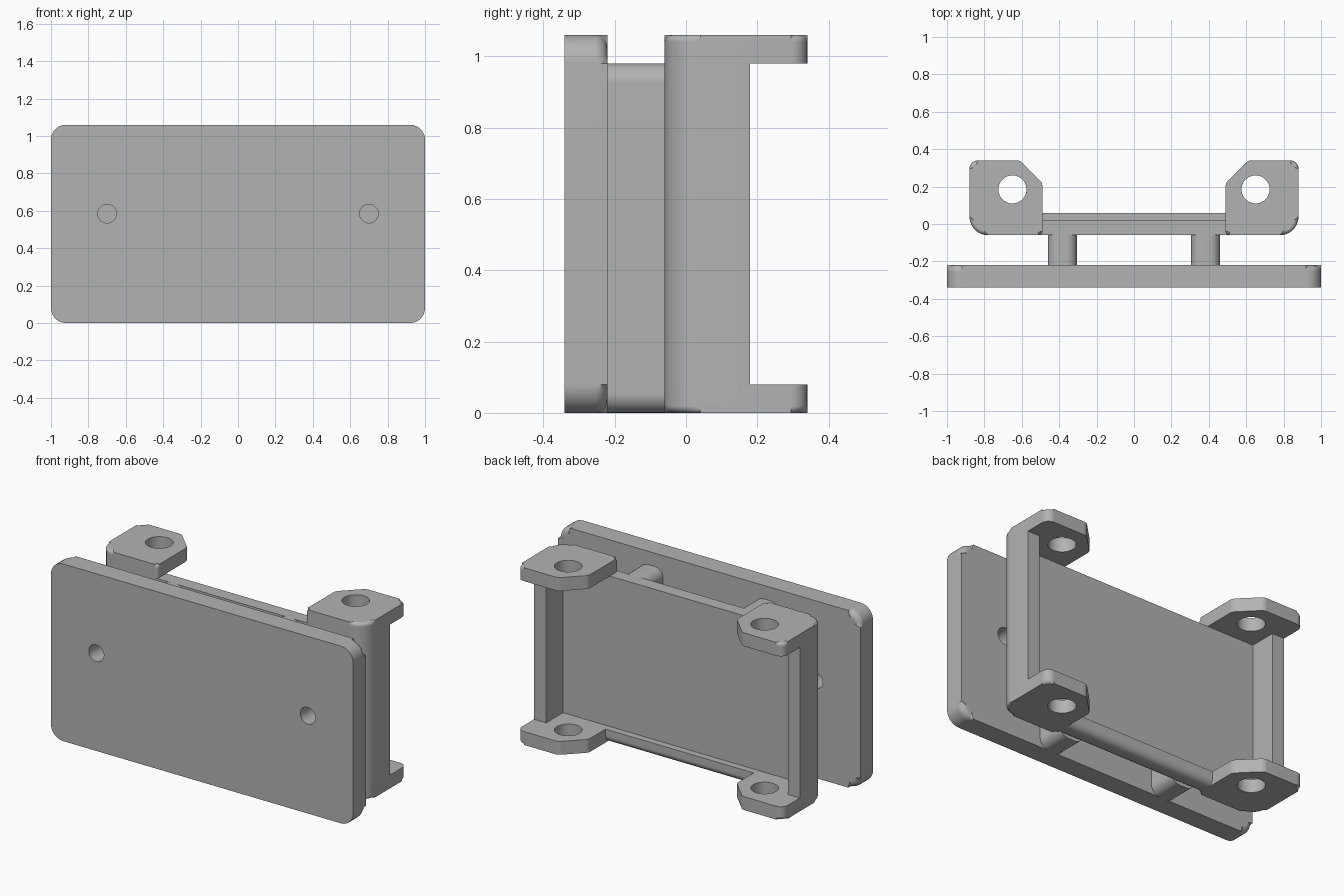
import bpy, bmesh, math
from mathutils import Vector

cube = bpy.data.objects.get("Cube")
if cube:
    bpy.data.objects.remove(cube)

grey = bpy.data.materials.new("light grey")
grey.use_nodes = True
grey.diffuse_color = (0.45, 0.45, 0.45, 1)
bsdf = next(n for n in grey.node_tree.nodes if n.type == 'BSDF_PRINCIPLED')
bsdf.inputs["Base Color"].default_value = grey.diffuse_color

HEIGHT = 1.06
MID = HEIGHT / 2
TAB = 0.08     # tab thickness


def rounded(corners, steps=7):
    """Outline from (x, y, radius) corners, with arcs at the rounded ones."""
    out = []
    n = len(corners)
    for i, (x, y, r) in enumerate(corners):
        p = Vector((x, y))
        if r == 0:
            out.append(p)
            continue
        a = (Vector(corners[i - 1][:2]) - p).normalized()
        b = (Vector(corners[(i + 1) % n][:2]) - p).normalized()
        half = a.angle(b) / 2
        start, end = p + a * r / math.tan(half), p + b * r / math.tan(half)
        centre = p + (a + b).normalized() * r / math.sin(half)
        u, v = start - centre, end - centre
        ang = u.angle(v)
        for k in range(steps + 1):
            t = k / steps
            out.append(centre + (u * math.sin((1 - t) * ang) + v * math.sin(t * ang)) / math.sin(ang))
    return out


def prism(name, outline, low, high, place=lambda a, b, c: (a, b, c), rim=0, origin=(0, 0, 0)):
    """Extrude an outline from low to high; rim rounds the edge at high."""
    bm = bmesh.new()
    bottom = [bm.verts.new((p.x, p.y, low)) for p in outline]
    top = [bm.verts.new((p.x, p.y, high)) for p in outline]
    bm.faces.new(bottom[::-1])
    cap = bm.faces.new(top)
    for i in range(len(outline)):
        j = (i + 1) % len(outline)
        bm.faces.new((bottom[i], bottom[j], top[j], top[i]))
    if rim:
        bmesh.ops.bevel(bm, geom=list(cap.edges), offset=rim, segments=6,
                        profile=0.5, affect='EDGES', clamp_overlap=True)
    for v in bm.verts:
        v.co = Vector(place(*v.co)) - Vector(origin)
    bmesh.ops.recalc_face_normals(bm, faces=bm.faces)
    mesh = bpy.data.meshes.new(name)
    bm.to_mesh(mesh)
    bm.free()
    mesh.materials.append(grey)
    obj = bpy.data.objects.new(name, mesh)
    obj.location = origin
    bpy.context.collection.objects.link(obj)
    return obj


def apply(obj, mod):
    bpy.ops.object.select_all(action='DESELECT')
    bpy.context.view_layer.objects.active = obj
    obj.select_set(True)
    bpy.ops.object.modifier_apply(modifier=mod.name)


def drill(obj, radius, location, rotation=(0, 0, 0)):
    bpy.ops.mesh.primitive_cylinder_add(vertices=40, radius=radius, depth=0.5,
                                        location=location, rotation=rotation)
    cutter = bpy.context.object
    cutter.hide_render = True
    cutter.data.materials.append(grey)
    mod = obj.modifiers.new("hole", 'BOOLEAN')
    mod.operation = 'DIFFERENCE'
    mod.solver = 'EXACT'
    mod.object = cutter
    apply(obj, mod)
    bpy.data.objects.remove(cutter)


def mirror(obj, z=False):
    mod = obj.modifiers.new("mirror", 'MIRROR')
    mod.use_axis = (True, False, z)
    mod.use_mirror_merge = False
    apply(obj, mod)


def finish(obj):
    bpy.ops.object.select_all(action='DESELECT')
    bpy.context.view_layer.objects.active = obj
    obj.select_set(True)
    bpy.ops.object.shade_smooth_by_angle(angle=math.radians(30))
    mod = obj.modifiers.new("flat face normals", 'WEIGHTED_NORMAL')
    mod.keep_sharp = True


def upright(a, b, c):      # outline in x-z, extruded along y
    return (a, c, b)


def sideways(a, b, c):     # outline in y-z, extruded along x
    return (c, a, b)


# Front plate with two screw holes and a rounded back rim
r = 0.08
plate = prism("front_plate", rounded([(-1, 0, r), (1, 0, r), (1, HEIGHT, r), (-1, HEIGHT, r)]),
              -0.34, -0.22, upright, rim=0.035)
for x in (-0.7, 0.7):
    drill(plate, 0.05, (x, -0.28, 0.585), (math.pi / 2, 0, 0))

# Two vertical ribs between plate and bracket
r = 0.055
ribs = prism("ribs", rounded([(0.305, 0, r), (0.46, 0, r), (0.46, 0.98, r), (0.305, 0.98, r)]),
             -0.225, -0.055, upright)
mirror(ribs)

# U-shaped channel: back panel with two side walls
channel = prism("bracket_channel", rounded([
    (-0.88, -0.06, 0.1), (0.88, -0.06, 0.1), (0.88, 0.18, 0), (0.8, 0.18, 0),
    (0.8, 0.02, 0), (-0.8, 0.02, 0), (-0.8, 0.18, 0), (-0.88, 0.18, 0)]),
    TAB, HEIGHT - TAB)

# Bottom lip joining the lower tabs
lip = prism("bottom_lip", rounded([(-0.06, 0, 0.05), (0.06, 0, 0.04), (0.06, TAB, 0), (-0.06, TAB, 0)]),
            -0.55, 0.55, sideways)

# Four drilled mounting tabs
tabs = prism("mounting_tabs", rounded([
    (0.49, -0.06, 0.02), (0.88, -0.06, 0.1), (0.88, 0.34, 0.045),
    (0.61, 0.34, 0.045), (0.49, 0.22, 0.045)]),
    HEIGHT - TAB, HEIGHT, rim=0.045, origin=(0, 0, MID))
drill(tabs, 0.075, (0.65, 0.185, HEIGHT))
mirror(tabs, z=True)

for part in (plate, ribs, channel, lip, tabs):
    finish(part)
